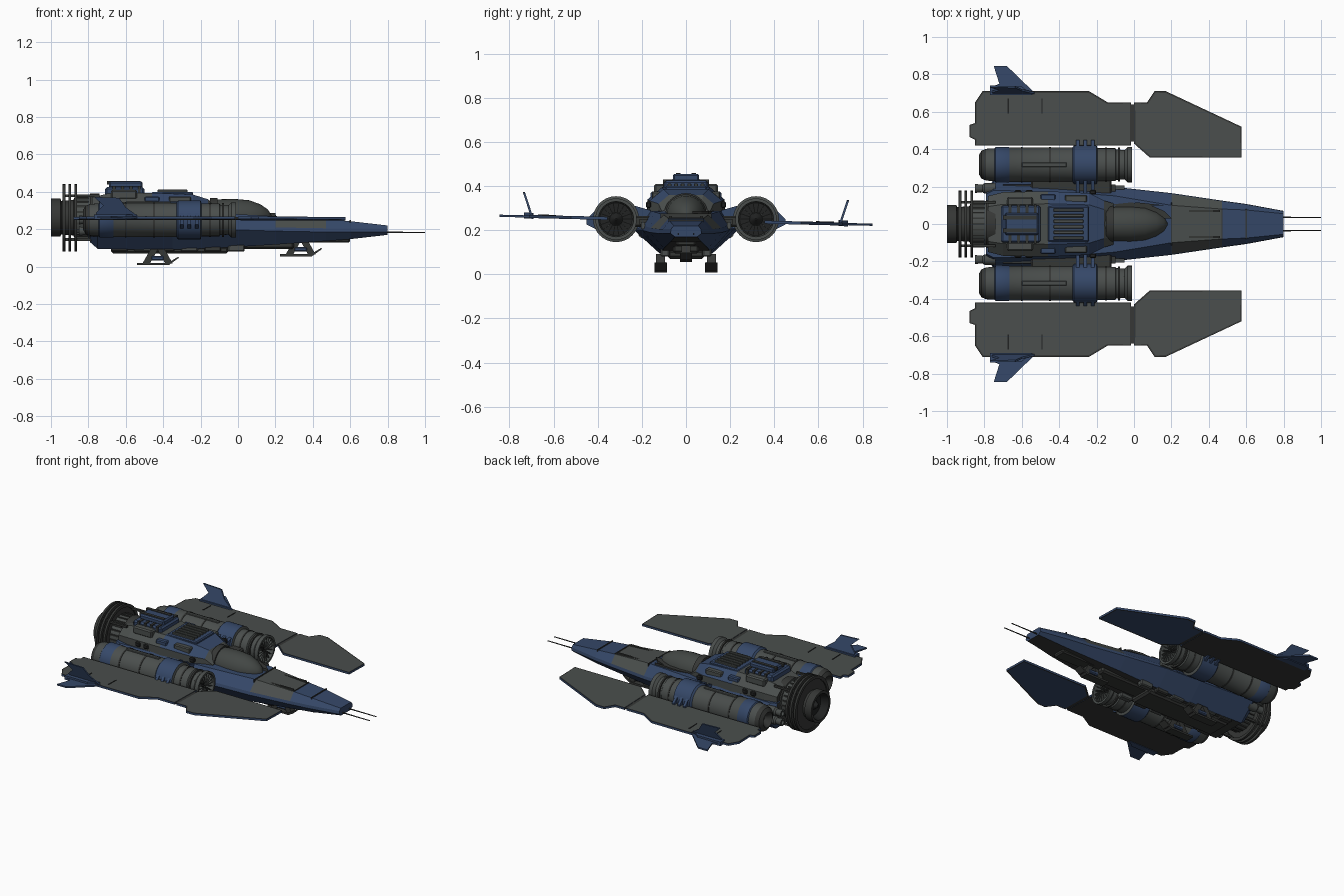
import bpy, bmesh, math
from mathutils import Vector, Matrix

if "Cube" in bpy.data.objects:
    bpy.data.objects.remove(bpy.data.objects["Cube"])


def material(name, r, g, b):
    m = bpy.data.materials.new(name)
    m.use_nodes = True
    m.diffuse_color = (r, g, b, 1)
    m.node_tree.nodes["Principled BSDF"].inputs["Base Color"].default_value = (r, g, b, 1)
    return m


GREY = material("hull grey", .068, .076, .073)
BLUE = material("navy blue", .036, .065, .14)
DARK = material("gunmetal", .036, .038, .036)
BLACK = material("vent black", .015, .016, .016)
GLASS = material("canopy glass", .055, .062, .058)


def finish(bm, name, mats, rule=None, smooth=False):
    """Turn a bmesh into an object; rule(centre, normal) picks a material index."""
    bmesh.ops.remove_doubles(bm, verts=bm.verts, dist=1e-5)
    bmesh.ops.recalc_face_normals(bm, faces=bm.faces)
    if rule:
        for f in bm.faces:
            f.material_index = rule(f.calc_center_median(), f.normal)
    me = bpy.data.meshes.new(name)
    bm.to_mesh(me)
    bm.free()
    for m in mats:
        me.materials.append(m)
    ob = bpy.data.objects.new(name, me)
    bpy.context.collection.objects.link(ob)
    if smooth:
        bpy.ops.object.select_all(action='DESELECT')
        ob.select_set(True)
        bpy.context.view_layer.objects.active = ob
        bpy.ops.object.shade_smooth_by_angle(angle=math.radians(35))
    return ob


def skin(bm, rings):
    """Bridge closed rings of points and cap both ends."""
    rows = [[bm.verts.new(p) for p in r] for r in rings]
    for a, b in zip(rows, rows[1:]):
        for i in range(len(a)):
            j = (i + 1) % len(a)
            bm.faces.new((a[i], a[j], b[j], b[i]))
    return bm.faces.new(rows[0]), bm.faces.new(rows[-1])


def loft(name, rings, mats, rule=None):
    bm = bmesh.new()
    skin(bm, rings)
    return finish(bm, name, mats, rule)


def lathe(name, profile, cy, cz, mats, rule=None, seg=32):
    """Revolve (x, radius) pairs about a lengthwise axis."""
    turn = [2 * math.pi * i / seg for i in range(seg)]
    bm = bmesh.new()
    skin(bm, [[(x, cy + r * math.cos(a), cz + r * math.sin(a)) for a in turn] for x, r in profile])
    return finish(bm, name, mats, rule, True)


def hoop(name, x, outer, inner, half, cy, cz, mat):
    return lathe(name, [(x, inner), (x - half, inner), (x - half, outer),
                        (x + half, outer), (x + half, inner), (x, inner)], cy, cz, [mat])


def box(name, x0, x1, y0, y1, z0, z1, mat, bevel=0.0):
    bm = bmesh.new()
    skin(bm, [[(x0, y0, z), (x1, y0, z), (x1, y1, z), (x0, y1, z)] for z in (z0, z1)])
    if bevel:
        bmesh.ops.bevel(bm, geom=bm.edges[:], offset=bevel, segments=1, affect='EDGES')
    return finish(bm, name, [mat])


def prism(name, pts, w0, w1, place, mats, rule=None, rim=0.0):
    """Extrude an outline from w0 to w1; rim insets a border on both flat sides."""
    bm = bmesh.new()
    caps = skin(bm, [[place(u, v, w) for u, v in pts] for w in (w0, w1)])
    for f in bm.faces:
        f.material_index = 1
    if rim:
        bmesh.ops.recalc_face_normals(bm, faces=bm.faces)
        inner = list(caps)
        border = bmesh.ops.inset_individual(bm, faces=inner, thickness=rim)["faces"]
        for f in border:
            f.material_index = 2
        for f in inner:
            f.material_index = 1 if f.normal.z < 0 and f.calc_center_median().x > 0 else 0
            if f.normal.z < 0 and f.calc_center_median().x < 0:
                f.material_index = 2
    return finish(bm, name, mats, rule)


def mirrored(half):
    return half + [(-y, z) for y, z in reversed(half)]


# Main hull: faceted wedge given by x, waist, bottom z, waist z, top z, bottom and top half widths
stations = [(-.79, .19, .13, .2, .29, .1, .16), (-.75, .235, .095, .2, .29, .12, .18),
            (-.35, .212, .09, .2, .29, .11, .17), (-.1, .198, .1, .2, .285, .11, .15),
            (.2, .165, .118, .19, .27, .1, .1), (.47, .125, .137, .185, .253, .08, .08),
            (.6, .107, .147, .185, .243, .07, .075), (.8, .07, .17, .185, .22, .05, .055)]
rings = [[(x, y, z) for y, z in mirrored([(b, zb), (w, zm), (w * .97, zm + .02), (t, zt)])]
         for x, w, zb, zm, zt, b, t in stations]
loft("main_hull", rings, [BLUE, GREY, DARK],
     lambda c, n: 2 if n.z < -.9 or n.x < -.9 else 1 if .2 < c.x < .47 and n.z > .3 else 0)

# Nose probes, seams and deck plates
for s in (1, -1):
    lathe("nose_probe", [(.79, .004), (1, .003)], s * .035, .183, [DARK], seg=8)
    box("deck_strip", .22, .46, s * .07 - .006, s * .07 + .006, .25, .264, DARK)
    box("shoulder_trim", -.7, -.1, s * .19 - .02, s * .19 + .02, .225, .25, DARK)
    for i in range(5):
        x = -.62 + i * .12
        box("side_panel", x, x + .09, s * .195 - .01, s * .195 + .01, .205, .238, (GREY, BLUE)[i % 2])
for x in (.2, .47, .6):
    w = .115 if x < .4 else .08
    box("deck_seam", x - .003, x + .003, -w, w, .235, .275 - max(0, x - .2) * .065, DARK)

# Upper housing behind the cockpit
rings = [[(x, y, z) for y, z in mirrored([(w, .27), (w, .27 + (t - .27) * .55), (w * .62, t)])]
         for x, w, t in [(-.78, .15, .37), (-.7, .17, .39), (-.46, .175, .395),
                         (-.24, .165, .385), (-.16, .125, .36), (-.11, .11, .3)]]
loft("upper_housing", rings, [GREY, BLUE, DARK],
     lambda c, n: 2 if n.x < -.8 else 1 if -.5 < c.x < -.16 and n.z > .2 else 0)

# Canopy and its dark frame
outline = [(-.16, .1), (-.02, .115), (.08, .105), (.16, .07), (.2, .03)]
prism("canopy_frame", mirrored(outline), .25, .288, lambda u, v, w: (u, v, w), [GREY, DARK])
lathe("canopy", [(-.16, .085), (-.1, .092), (-.02, .094), (.06, .087), (.12, .065),
                 (.16, .038), (.18, .004)], 0, .268, [GLASS])
hoop("canopy_arch", -.13, .1, .08, .02, 0, .268, DARK)

# Roof panel with slats and corner blocks
box("roof_panel", -.46, -.24, -.095, .095, .37, .4, BLUE, .006)
for i in range(6):
    y = -.075 + i * .03
    box("roof_slat", -.43, -.27, y - .009, y + .009, .395, .412, GREY, .003)
for s in (1, -1):
    box("roof_corner", -.5, -.42, s * .135 - .025, s * .135 + .025, .33, .375, BLUE, .006)
    box("roof_vent", -.37, -.25, s * .135 - .02, s * .135 + .02, .33, .375, GREY, .006)
    for x in (-.62, -.56, -.22):
        box("side_port", x - .018, x + .018, s * .17 - .012, s * .17 + .012, .3, .33, BLACK, .006)

# Dorsal equipment block
box("dorsal_base", -.71, -.5, -.1, .1, .37, .425, BLUE, .01)
box("dorsal_top", -.69, -.51, -.06, .06, .42, .455, BLUE, .008)
for s in (1, -1):
    box("dorsal_pod", -.68, -.54, s * .12 - .025, s * .12 + .025, .36, .41, GREY, .008)
    box("dorsal_rail", -.7, -.52, s * .035 - .01, s * .035 + .01, .44, .459, DARK)
for i in range(4):
    box("dorsal_rib", -.67 + i * .045, -.655 + i * .045, -.105, .105, .39, .43, DARK)

# Main engine, field rings and struts
lathe("main_engine", [(-.74, .13), (-.79, .13), (-.79, .12), (-.87, .12), (-.88, .095),
                      (-.945, .09), (-.95, .102), (-1, .102), (-1, .085), (-.95, .07),
                      (-.95, .03), (-.98, .01)], 0, .262, [DARK, BLACK, GREY],
      lambda c, n: 1 if c.x < -.94 and (c.yz - Vector((0, .262))).length < .08 else
      2 if -.87 < c.x < -.79 else 0)
for x in (-.93, -.9, -.868):
    hoop("engine_ring", x, .18, .16, .007, 0, .262, DARK)
for i in range(24):
    a = i * math.pi / 12
    y, z = .12 * math.cos(a), .262 + .12 * math.sin(a)
    box("engine_fin", -.865, -.8, y - .005, y + .005, z - .005, z + .005, DARK)
for a in (.25, .75, 1.25, 1.75):
    y, z = .165 * math.cos(a * math.pi), .262 + .165 * math.sin(a * math.pi)
    box("ring_strut", -.935, -.74, y - .007, y + .007, z - .007, z + .007, DARK)
for s in (1, -1):
    for z in (.19, .25):
        lathe("rear_thruster", [(-.74, .028), (-.8, .028), (-.81, .02), (-.85, .024), (-.85, .015),
                                (-.81, .01)], s * .19, z, [GREY], seg=16)

# Side engines with bands, intake vanes and wing mounts
nacelle = [(-.79, .02), (-.83, .05), (-.815, .075), (-.79, .085), (-.745, .088), (-.74, .095),
           (-.67, .095), (-.665, .092), (-.33, .092), (-.32, .104), (-.2, .104), (-.195, .088),
           (-.1, .088), (-.095, .081), (-.05, .079), (-.035, .094), (-.01, .094), (-.01, .08),
           (-.06, .074), (-.06, .03), (-.03, .004)]
for s in (1, -1):
    cy, cz = s * .317, .25
    lathe("side_engine", nacelle, cy, cz, [GREY, BLUE, BLACK, DARK],
          lambda c, n: 2 if n.x > .6 and c.x > -.07 and (c.yz - Vector((cy, cz))).length < .077 else
          1 if -.75 < c.x < -.66 or -.33 < c.x < -.2 else 3 if c.x < -.8 else 0)
    for x in (-.6, -.45, -.15, -.08):
        hoop("engine_band", x, .095 if x < -.2 else .091, .07, .005, cy, cz, DARK)
    for i in range(18):
        vane = box("intake_vane", -.06, -.018, .025, .079, -.002, .002, GREY)
        vane.data.transform(Matrix.Translation((0, cy, cz)) @ Matrix.Rotation(i * math.pi / 9, 4, 'X'))
    mount = [(.16, .22), (.3, .19), (.4, .2), (.45, .225), (.45, .25), (.4, .3), (.3, .33), (.16, .29)]
    for x in (-.3, -.26, -.22):
        prism("mount_rib", mount, x - .009, x + .009, lambda u, v, w: (w, s * u, v), [GREY, BLUE])
    box("inner_pylon", -.55, -.12, min(s * .15, s * .27), max(s * .15, s * .27), .215, .265, DARK, .008)
    box("engine_rail", -.6, -.36, cy - .012, cy + .012, .335, .348, GREY, .003)

# Wings: rear and front plates, slightly rolled, with flat tip fins and upright fins
rear = [(-.85, .42), (-.85, .45), (-.88, .465), (-.88, .53), (-.85, .54), (-.85, .65), (-.81, .71),
        (-.24, .71), (-.14, .65), (-.015, .65), (-.015, .42)]
front = [(0, .43), (0, .65), (.07, .65), (.11, .71), (.17, .71), (.575, .52), (.575, .355), (.085, .355)]
tip = [(-.53, .7), (-.68, .845), (-.75, .845), (-.72, .75), (-.77, .73), (-.75, .7)]
upright = [(-.53, 0), (-.6, .05), (-.635, .1), (-.77, .105), (-.72, .06), (-.76, .02), (-.75, 0)]
for s in (1, -1):
    def flat(u, v, w):
        return (u, s * v, w - .024 * s * v)
    for name, pts in (("rear_wing", rear), ("front_wing", front)):
        prism(name, pts, .238, .252, flat, [GREY, BLUE, DARK], rim=.009)
    prism("wing_joint", [(-.03, .44), (-.03, .64), (.015, .64), (.015, .44)], .24, .25, flat, [GREY, DARK])
    prism("wing_tip_fin", tip, .24, .25, flat, [GREY, BLUE])
    prism("upright_fin", upright, -.005, .005,
          lambda u, v, w: flat(u, .7 + v * .33 + w, .25 + v), [GREY, BLUE])
    prism("fin_root", [(-.77, .69), (-.77, .735), (-.6, .735), (-.54, .69)], .235, .262, flat, [GREY, BLUE])
    for x in (-.675, -.495):
        prism("wing_slot", [(x, .59), (x, .67), (x + .006, .67), (x + .006, .59)], .248, .255, flat, [GREY, BLACK])

# Belly keel and equipment
box("keel", -.68, -.05, -.085, .085, .07, .11, DARK, .012)
box("forward_keel", -.06, .3, -.06, .06, .095, .14, DARK, .01)
box("chin_keel", .28, .6, -.045, .045, .128, .16, DARK, .008)
for s in (1, -1):
    for i in range(6):
        x = -.68 + i * .125
        box("belly_block", x, x + .09, s * .095 - .02, s * .095 + .02, .08, .12, (DARK, GREY)[i % 2], .006)

# Landing skids
shoe = [(-.11, 0), (.06, 0), (.115, .04), (.11, .045), (.055, .012), (-.11, .012)]
for x, y, z in ((-.43, .115, .008), (-.43, -.115, .008), (.335, 0, .055)):
    prism("skid_shoe", shoe, y - .028, y + .028, lambda u, v, w: (x + u, w, z + v), [GREY, DARK])
    for lean in (-.06, .06):
        leg = [(lean - .02, .01), (lean + .02, .01), (lean * .3 + .02, .085), (lean * .3 - .02, .085)]
        prism("skid_leg", leg, y - .02, y + .02, lambda u, v, w: (x + u, w, z + v), [GREY, DARK])
    box("skid_hub", x - .035, x + .035, y - .024, y + .024, z + .025, z + .05, BLUE, .006)
